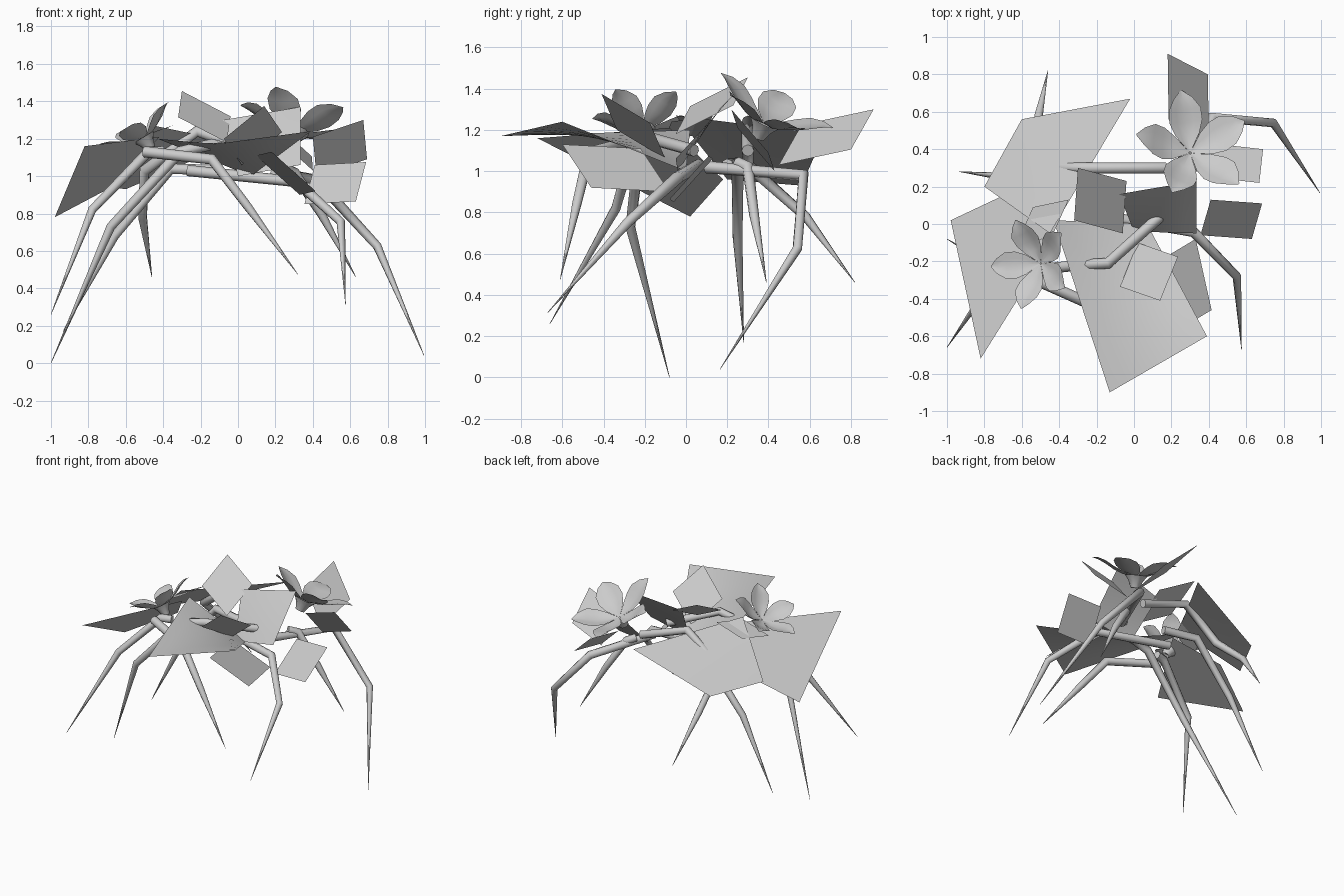
import bpy
import bmesh
from math import cos, sin, pi
from mathutils import Vector

default_cube = bpy.data.objects.get("Cube")
if default_cube:
    bpy.data.objects.remove(default_cube, do_unlink=True)

# One plain grey for everything
grey = bpy.data.materials.new("plain_grey")
grey.use_nodes = True
tone = (0.6, 0.6, 0.6, 1)
grey.diffuse_color = tone
for node in grey.node_tree.nodes:
    if node.type == "BSDF_PRINCIPLED":
        node.inputs["Base Color"].default_value = tone


def add_object(name, data):
    data.materials.append(grey)
    obj = bpy.data.objects.new(name, data)
    bpy.context.scene.collection.objects.link(obj)
    return obj


def mesh_from(name, bm):
    mesh = bpy.data.meshes.new(name)
    for face in bm.faces:
        face.smooth = True
    bm.to_mesh(mesh)
    bm.free()
    return add_object(name, mesh)


def leaf(name, first, second, third, fourth=None, steps=6):
    """Four-sided leaf, gently twisted; a missing corner closes a parallelogram."""
    a, b, c = (Vector(corner) for corner in (first, second, third))
    d = Vector(fourth) if fourth else a + c - b
    bm = bmesh.new()
    previous = None
    for i in range(steps + 1):
        start, end = a.lerp(d, i / steps), b.lerp(c, i / steps)
        row = [bm.verts.new(start.lerp(end, j / steps)) for j in range(steps + 1)]
        if previous:
            for j in range(steps):
                bm.faces.new((previous[j], previous[j + 1], row[j + 1], row[j]))
        previous = row
    return mesh_from(name, bm)


def stem(name, *path):
    """Jointed round stem: even thickness, then tapering to a needle tip."""
    curve = bpy.data.curves.new(name, "CURVE")
    curve.dimensions = "3D"
    curve.bevel_depth = 0.03
    curve.bevel_resolution = 2
    curve.use_fill_caps = True
    spline = curve.splines.new("POLY")
    spline.points.add(len(path) - 1)
    for i, (point, place) in enumerate(zip(spline.points, path)):
        point.co = (*place, 1)
        left_over = len(path) - 1 - i
        point.radius = (0.04, 0.8)[left_over] if left_over < 2 else 1
    spline.use_smooth = True
    return add_object(name, curve)


def flower(name, centre, facing, first_tip, length, lift):
    """Five broad, cupped, pointed petals above a short trumpet."""
    centre, normal = Vector(centre), Vector(facing).normalized()
    forward = Vector(first_tip) - centre
    forward = (forward - normal * forward.dot(normal)).normalized()
    side = normal.cross(forward)
    # share of length, half width, share of lift
    outline = ((0.02, 0.015, 0), (0.3, 0.21, 0.2), (0.5, 0.29, 0.45),
               (0.68, 0.28, 0.75), (0.86, 0.16, 0.95), (1, 0.01, 1))
    bm = bmesh.new()
    for petal in range(5):
        turn = petal * 2 * pi / 5
        along = forward * cos(turn) + side * sin(turn)
        across = normal.cross(along)
        previous = None
        for reach, width, rise in outline:
            row = []
            for k in (-1, -0.5, 0, 0.5, 1):
                fold = width * length * 0.25 * (abs(k) - 0.5)
                place = (centre + along * reach * length
                         + across * k * width * length
                         + normal * (rise * lift + fold))
                row.append(bm.verts.new(place))
            if previous:
                for k in range(4):
                    bm.faces.new((previous[k], previous[k + 1], row[k + 1], row[k]))
            previous = row
    # trumpet under the petals
    rings = []
    for depth, radius in ((0.1, 0.25), (-0.25, 0.16), (-0.7, 0.1)):
        ring = []
        for k in range(10):
            turn = k * pi / 5
            spoke = forward * cos(turn) + side * sin(turn)
            ring.append(bm.verts.new(centre + spoke * radius * length + normal * depth * lift))
        rings.append(ring)
    for upper, lower in zip(rings, rings[1:]):
        for k in range(10):
            n = (k + 1) % 10
            bm.faces.new((upper[k], lower[k], lower[n], upper[n]))
    return mesh_from(name, bm)


# Large leaves
leaf("front_large_leaf", (-.13, -.9, 1.17), (.39, -.6, 1.24), (.07, 0, 1), (-.43, .02, 1.2))
leaf("right_large_leaf", (-.98, .02, .78), (-.82, -.72, 1.16), (-.42, -.08, 1.21), (-.64, .18, .96))
leaf("back_large_leaf", (-.6, .56, .93), (-.8, .2, .96), (-.45, -.05, 1.27), (-.02, .67, 1.18))

# Middle leaves
leaf("crown_leaf", (-.3, .3, 1.455), (-.04, .23, 1.32), (-.06, -.05, 1.18))
leaf("centre_leaf", (.335, .23, 1.37), (-.08, .16, 1.3), (0, -.04, 1), (.335, -.05, 1.06))
leaf("front_raised_leaf", (.14, -.41, 1.375), (.235, -.175, 1.235), (.02, -.1, 1.06))
leaf("back_leaf", (.18, .91, 1.3), (.395, .8, 1.105), (.4, .45, 1.03))
leaf("front_left_leaf", (.18, -.6, 1.13), (.415, -.46, .92), (.33, -.08, .9))

# Small leaves
leaf("left_lower_leaf", (.41, .13, 1.06), (.685, .11, 1.075), (.63, -.08, .865))
leaf("left_upper_leaf", (.4, .25, 1.21), (.67, .22, 1.3), (.69, .4, 1.09))
leaf("right_sliver_leaf", (-.54, .09, 1.18), (-.35, .13, 1.27), (-.44, -.07, 1.24))

# Drooping jointed stems, each listed from root to tip
stem("stem_right_middle", (.14, .04, 1.1), (-.14, -.21, 1.17), (-.31, -.22, 1.13),
     (-.68, -.27, .73), (-1, -.08, 0))
stem("stem_right_back", (-.1, .2, 1.03), (-.36, .25, 1.04), (-.66, .25, .68), (-.935, .28, .17))
stem("stem_right_front", (-.4, -.23, 1.13), (-.48, -.25, 1.13), (-.78, -.34, .82), (-1, -.66, .26))
stem("stem_back", (.17, .3, 1.1), (-.22, .3, 1.24), (-.5, .3, 1.03), (-.51, .58, .78), (-.46, .82, .46))
stem("stem_front", (-.5, -.31, 1.13), (-.14, -.47, 1.09), (.05, -.53, .84), (.32, -.61, .475))
stem("stem_front_left", (-.27, .06, 1.03), (.315, -.04, .97), (.55, -.28, .755), (.575, -.67, .315))
stem("stem_left_back", (.25, .25, 1.04), (.3, .3, 1.02), (.45, .33, .79), (.63, .39, .46))
stem("stem_left", (.2, .1, 1.02), (.42, .57, .98), (.745, .54, .625), (.995, .165, .04))

# Flowers
flower("back_left_flower", (.3, .38, 1.23), (.22, .42, .9), (.26, .72, 1.24), .32, .11)
flower("front_right_flower", (-.5, -.21, 1.2), (-.52, 0, .85), (-.75, -.23, 1.1), .25, .1)
